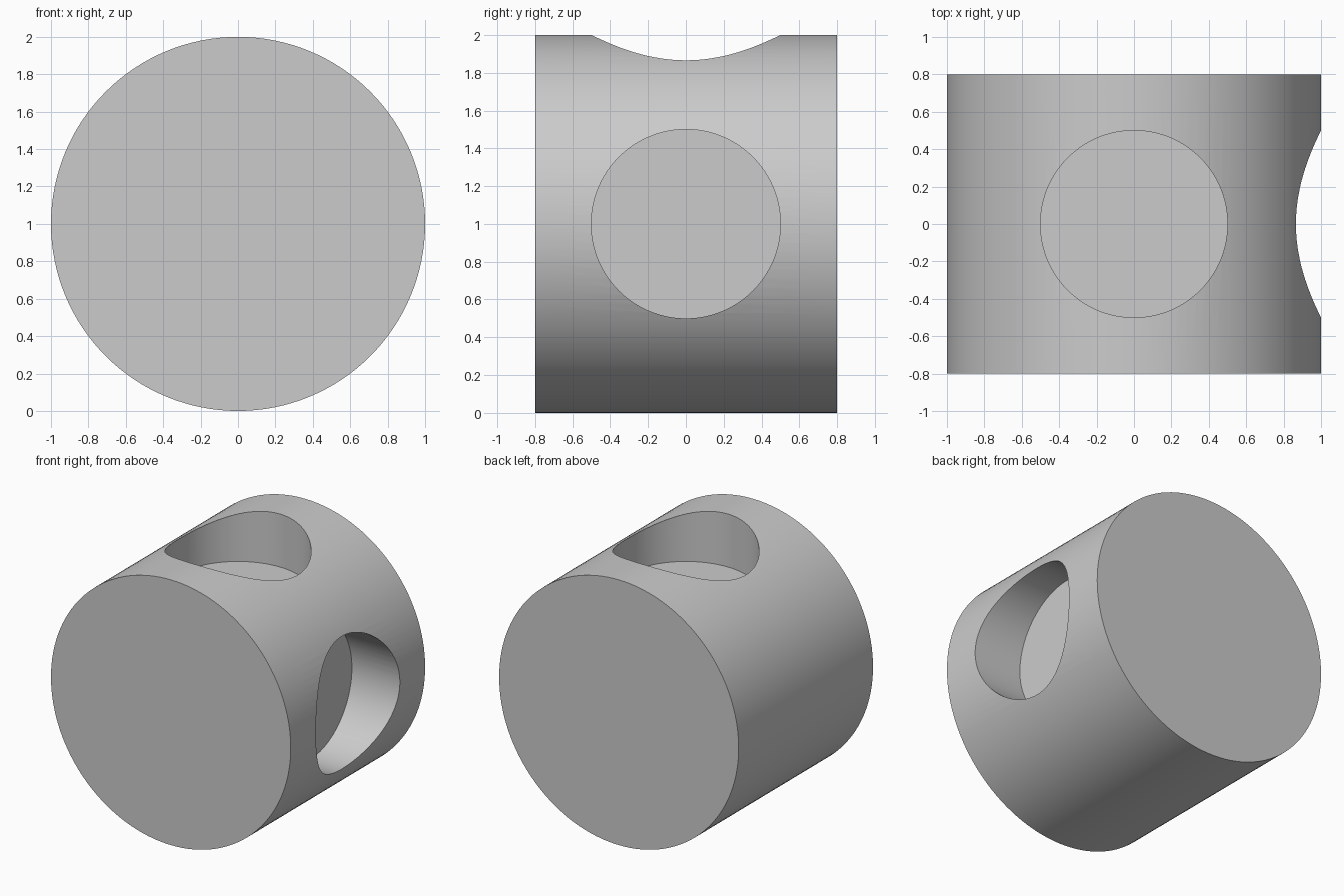
import bpy
from math import radians

cube = bpy.data.objects.get("Cube")
if cube:
    bpy.data.objects.remove(cube, do_unlink=True)

RADIUS, LENGTH = 1.0, 1.6
HOLE_RADIUS, FLOOR = 0.5, 0.6   # floor distance from the body's axis
CENTRE_Z = RADIUS

grey = bpy.data.materials.new("light grey")
grey.use_nodes = True
colour = (0.6, 0.6, 0.6, 1)
grey.diffuse_color = colour
grey.node_tree.nodes["Principled BSDF"].inputs["Base Color"].default_value = colour


def cylinder(name, radius, depth, location, rotation):
    bpy.ops.mesh.primitive_cylinder_add(
        vertices=128, radius=radius, depth=depth, location=location, rotation=rotation)
    obj = bpy.context.object
    obj.name = name
    obj.data.materials.append(grey)
    return obj


# Solid drum lying along y
body = cylinder("drum_body", RADIUS, LENGTH, (0, 0, CENTRE_Z), (radians(90), 0, 0))

# Flat-bottomed round pockets in the top and the left side
depth = 0.8
reach = FLOOR + depth / 2
cutters = [
    cylinder("top_pocket_cutter", HOLE_RADIUS, depth, (0, 0, CENTRE_Z + reach), (0, 0, 0)),
    cylinder("side_pocket_cutter", HOLE_RADIUS, depth, (reach, 0, CENTRE_Z), (0, radians(90), 0)),
]
bpy.ops.object.select_all(action="DESELECT")
body.select_set(True)
bpy.context.view_layer.objects.active = body
for cutter in cutters:
    cutter.hide_render = True
    cut = body.modifiers.new(cutter.name, "BOOLEAN")
    cut.operation = "DIFFERENCE"
    cut.solver = "EXACT"
    cut.object = cutter
    bpy.ops.object.modifier_apply(modifier=cut.name)
    bpy.data.objects.remove(cutter, do_unlink=True)

# Smooth walls with crisp rims
bpy.ops.object.shade_smooth_by_angle(angle=radians(30))
